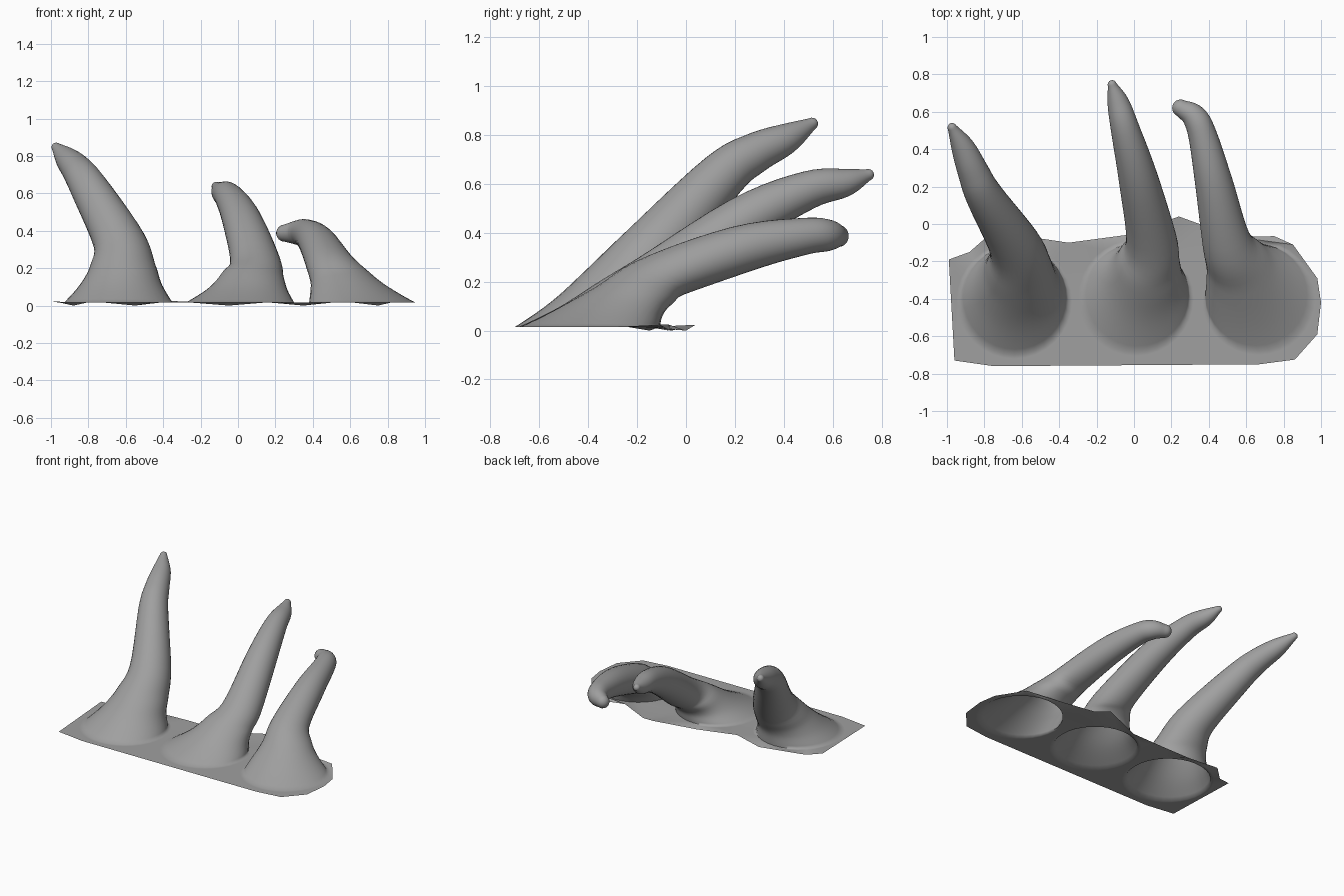
import bpy, bmesh
from math import sin, cos, pi
from mathutils import Vector

if "Cube" in bpy.data.objects:
    bpy.data.objects.remove(bpy.data.objects["Cube"])

SEG, SUB, FLOOR = 32, 5, .015

# Horn centre lines: x, y, z, radius
HORNS = [
    [(-.64, -.41, FLOOR, .29), (-.625, -.33, .11, .22), (-.615, -.245, .205, .178),
     (-.635, -.12, .345, .14), (-.80, .15, .635, .10), (-.86, .28, .725, .083),
     (-.915, .41, .785, .063), (-.972, .515, .846, .025)],
    [(.01, -.395, FLOOR, .29), (.05, -.31, .085, .215), (.075, -.215, .155, .17),
     (.093, -.085, .235, .135), (.022, .245, .455, .105), (-.045, .50, .575, .078),
     (-.085, .65, .605, .058), (-.117, .745, .637, .024)],
    [(.665, -.395, FLOOR, .285), (.607, -.31, .08, .22), (.557, -.22, .14, .17),
     (.495, -.095, .22, .13), (.425, .23, .335, .10), (.365, .48, .385, .076),
     (.32, .575, .39, .066), (.25, .62, .387, .046)],
]
TILT_SPAN = [3.9, 4.6, 4.5]   # stations over which each horn's rings lean from flat to square

# Irregular outline of the base sheet
OUTLINE = [(-.96, -.73), (-.75, -.76), (.67, -.75), (.86, -.725), (.98, -.59), (1, -.42),
           (.98, -.29), (.85, -.11), (.75, -.065), (.55, -.07), (.35, 0), (.24, .04),
           (-.05, -.06), (-.35, -.10), (-.55, -.07), (-.80, -.08), (-.88, -.15), (-.99, -.19)]


def smooth(points):
    """Catmull-Rom interpolation; also returns the station parameter."""
    p = [Vector(q) for q in points]
    p = [2 * p[0] - p[1]] + p + [2 * p[-1] - p[-2]]
    out = []
    for i in range(1, len(p) - 2):
        a, b, c, d = p[i - 1:i + 3]
        for k in range(SUB):
            t = k / SUB
            out.append((i - 1 + t, .5 * (2 * b + (c - a) * t + (2 * a - 5 * b + 4 * c - d) * t * t
                                         + (3 * b - a - 3 * c + d) * t ** 3)))
    return out + [(len(points) - 1, p[-2])]


def horn_sections(points, span):
    """Centre, normal and radius of each ring: flat at the foot, square to the path higher up."""
    path, up = smooth(points), Vector((0, 0, 1))
    # Narrow flat collar so the foot blends into the sheet
    out = [(path[0][1].to_3d(), up, path[0][1].w + .02)]
    for i, (t, p) in enumerate(path):
        before, after = path[max(i - 1, 0)][1], path[min(i + 1, len(path) - 1)][1]
        tangent = (after - before).to_3d().normalized()
        out.append((p.to_3d(), up.lerp(tangent, min(t / span, 1) ** 2).normalized(), p.w))
    # Rounded tip
    c, n, r = out[-1]
    for k in range(1, 5):
        a = k * pi / 9
        out.append((c + n * r * sin(a), n, r * cos(a)))
    return out


def add_ring(bm, centre, normal, r):
    side = (Vector((1, 0, 0)) - normal * normal.x).normalized()
    back = normal.cross(side)
    return [bm.verts.new(centre + r * (side * cos(2 * pi * k / SEG) + back * sin(2 * pi * k / SEG)))
            for k in range(SEG)]


def loop_edges(bm, vs):
    return [bm.edges.new((vs[i], vs[(i + 1) % len(vs)])) for i in range(len(vs))]


bm = bmesh.new()
horns = [horn_sections(h, s) for h, s in zip(HORNS, TILT_SPAN)]

# Sheet with a round opening under each hollow horn; the rear edge is slightly wavy
rim = [bm.verts.new((x, y, FLOOR * (i % 2) * 1.6 if y > -.2 else FLOOR))
       for i, (x, y) in enumerate(OUTLINE)]
edges = loop_edges(bm, rim)
bases = [add_ring(bm, *h[0]) for h in horns]
for ring in bases:
    edges += loop_edges(bm, ring)
bmesh.ops.triangle_fill(bm, edges=edges, use_beauty=True, normal=(0, 0, 1))

# Horns grown from the openings
for sections, ring in zip(horns, bases):
    for s in sections[1:]:
        nxt = add_ring(bm, *s)
        for k in range(SEG):
            j = (k + 1) % SEG
            bm.faces.new((ring[k], ring[j], nxt[j], nxt[k]))
        ring = nxt
    bm.faces.new(ring)

bmesh.ops.recalc_face_normals(bm, faces=bm.faces)
if max(bm.faces, key=lambda f: f.calc_center_median().z).normal.z < 0:
    bmesh.ops.reverse_faces(bm, faces=bm.faces)

mesh = bpy.data.meshes.new("horned_sheet")
bm.to_mesh(mesh)
bm.free()
obj = bpy.data.objects.new("horned_sheet", mesh)
bpy.context.collection.objects.link(obj)
bpy.context.view_layer.objects.active = obj
obj.select_set(True)
bpy.ops.object.shade_smooth_by_angle(angle=1.5)

# Dark grey skin
skin = bpy.data.materials.new("dark_grey")
skin.diffuse_color = (.35, .35, .35, 1)
skin.use_nodes = True
skin.node_tree.nodes["Principled BSDF"].inputs["Base Color"].default_value = skin.diffuse_color
mesh.materials.append(skin)
